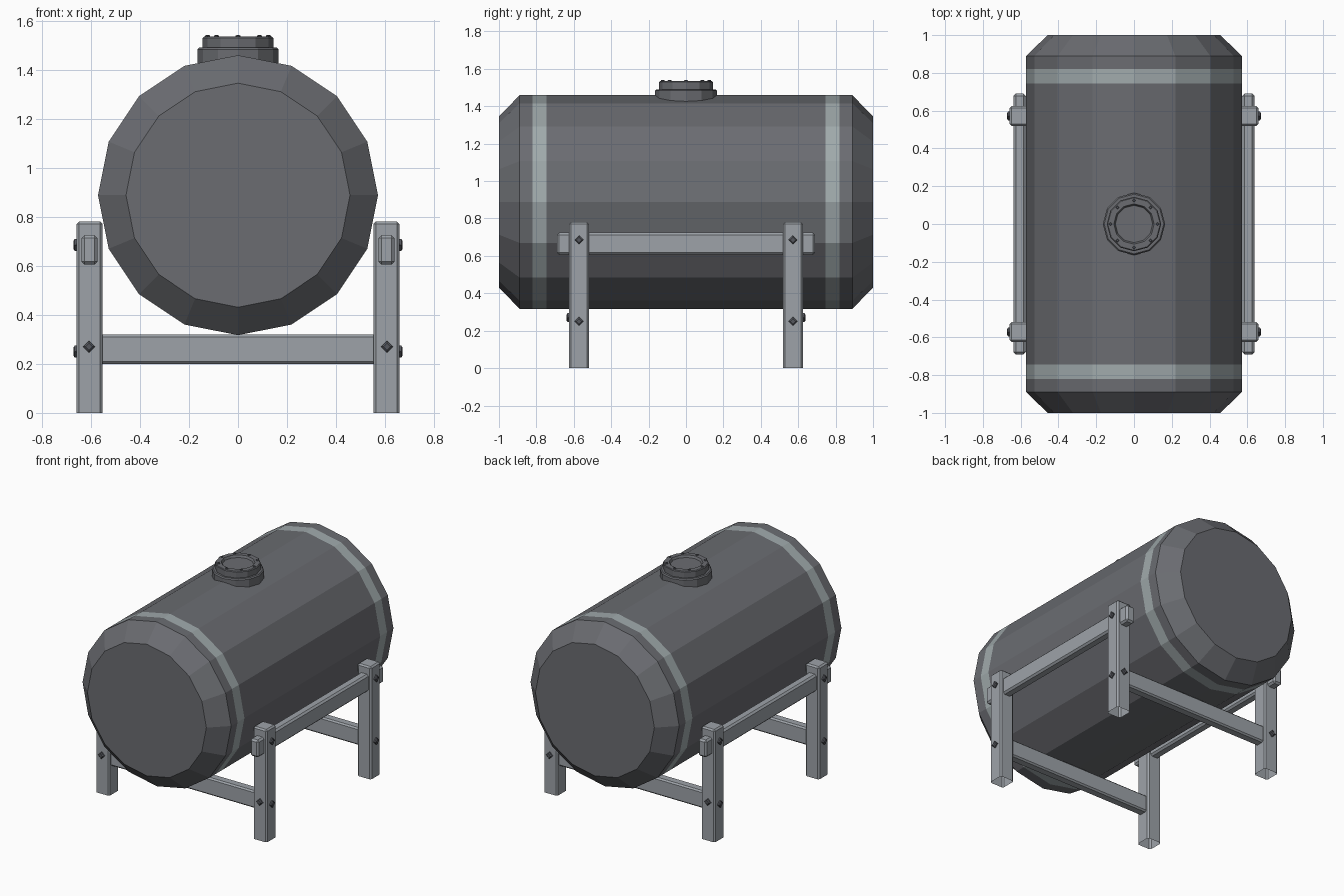
import bpy, bmesh, math
from mathutils import Matrix, Vector

if "Cube" in bpy.data.objects:
    bpy.data.objects.remove(bpy.data.objects["Cube"])


def material(name, rgb):
    m = bpy.data.materials.new(name)
    m.diffuse_color = (*rgb, 1)
    m.use_nodes = True
    m.node_tree.nodes["Principled BSDF"].inputs["Base Color"].default_value = m.diffuse_color
    return m


TANK = material("dark grey paint", (0.145, 0.15, 0.165))
BAND = material("pale grey band", (0.35, 0.40, 0.41))
FRAME = material("light grey steel", (0.34, 0.365, 0.395))
BOLT = material("dark bolt", (0.09, 0.095, 0.11))


def finish(bm, name, *mats):
    me = bpy.data.meshes.new(name)
    bm.to_mesh(me)
    bm.free()
    for m in mats:
        me.materials.append(m)
    ob = bpy.data.objects.new(name, me)
    bpy.context.collection.objects.link(ob)
    return ob


def lathe(name, profile, sides, matrix, mats, rule=None):
    """Spin (radius, height) points round the local z axis, with flat end caps."""
    bm = bmesh.new()
    rings = []
    for r, h in profile:
        rings.append([bm.verts.new((r * math.cos(2 * math.pi * i / sides),
                                    r * math.sin(2 * math.pi * i / sides), h))
                      for i in range(sides)])
    for k in range(len(rings) - 1):
        a, b = rings[k], rings[k + 1]
        for i in range(sides):
            j = (i + 1) % sides
            f = bm.faces.new((a[i], a[j], b[j], b[i]))
            if rule:
                f.material_index = rule(f.calc_center_median().z)
    bm.faces.new(rings[0][::-1])
    bm.faces.new(rings[-1])
    bm.transform(matrix)
    bmesh.ops.recalc_face_normals(bm, faces=bm.faces)
    return finish(bm, name, *mats)


def box(name, lo, hi, bevel, open_bottom=False):
    """Bevelled bar between two corners."""
    lo, hi = Vector(lo), Vector(hi)
    bm = bmesh.new()
    bmesh.ops.create_cube(bm, size=1)
    bm.transform(Matrix.Translation((lo + hi) / 2) @ Matrix.Diagonal((*(hi - lo), 1)))
    edges = [e for e in bm.edges
             if not (open_bottom and all(v.co.z < lo.z + 1e-4 for v in e.verts))]
    bmesh.ops.bevel(bm, geom=edges, offset=bevel, segments=1, affect='EDGES')
    if open_bottom:
        low = [f for f in bm.faces if all(v.co.z < lo.z + 1e-4 for v in f.verts)]
        bmesh.ops.delete(bm, geom=low, context='FACES')
    return finish(bm, name, FRAME)


def bolt(name, pos, direction, radius=0.024, height=0.014):
    rot = Vector(direction).to_track_quat('Z', 'Y').to_matrix().to_4x4()
    lathe(name, [(radius, -0.004), (radius, height * 0.6), (radius * 0.6, height)], 4,
          Matrix.Translation(pos) @ rot, [BOLT])


# Tank lying along y, with two painted bands
R, CZ = 0.571, 0.888
tank_profile = [(0.457, -1), (R, -0.89), (R, -0.82), (R, -0.745),
                (R, 0.745), (R, 0.82), (R, 0.89), (0.457, 1)]
lathe("tank", tank_profile, 16,
      Matrix.Translation((0, 0, CZ)) @ Matrix.Rotation(math.radians(-90), 4, 'X'),
      [TANK, BAND], lambda h: 1 if 0.745 < abs(h) < 0.82 else 0)

# Hatch: neck flange and lid with a shallow recess
lathe("hatch_flange", [(0.165, 1.38), (0.165, 1.483), (0.158, 1.49)], 12,
      Matrix.Identity(4), [TANK])
lathe("hatch_lid", [(0.144, 1.485), (0.144, 1.53), (0.139, 1.535),
                    (0.107, 1.535), (0.099, 1.52)], 12, Matrix.Identity(4), [TANK])
for i in range(8):
    a = i * math.pi / 4
    bolt("lid_bolt", (0.124 * math.cos(a), 0.124 * math.sin(a), 1.535), (0, 0, 1),
         0.010, 0.006)

# Side rails, legs and their bolts
for sx in (-1, 1):
    def xr(a, b):
        return sorted((sx * a, sx * b))
    x0, x1 = xr(0.573, 0.638)
    box("side_rail", (x0, -0.69, 0.605), (x1, 0.69, 0.725), 0.012)
    x0, x1 = xr(0.552, 0.658)
    for sy in (-1, 1):
        box("leg", (x0, sy * 0.572 - 0.053, 0), (x1, sy * 0.572 + 0.053, 0.78),
            0.010, True)
        for z in (0.685, 0.25):
            bolt("side_bolt", (sx * 0.658, sy * 0.572, z), (sx, 0, 0))
        bolt("end_bolt", (sx * 0.608, sy * 0.625, 0.27), (0, sy, 0))

# Cross beams under the tank
for sy in (-1, 1):
    box("cross_beam", (-0.6, sy * 0.572 - 0.033, 0.2),
        (0.6, sy * 0.572 + 0.033, 0.32), 0.010)
